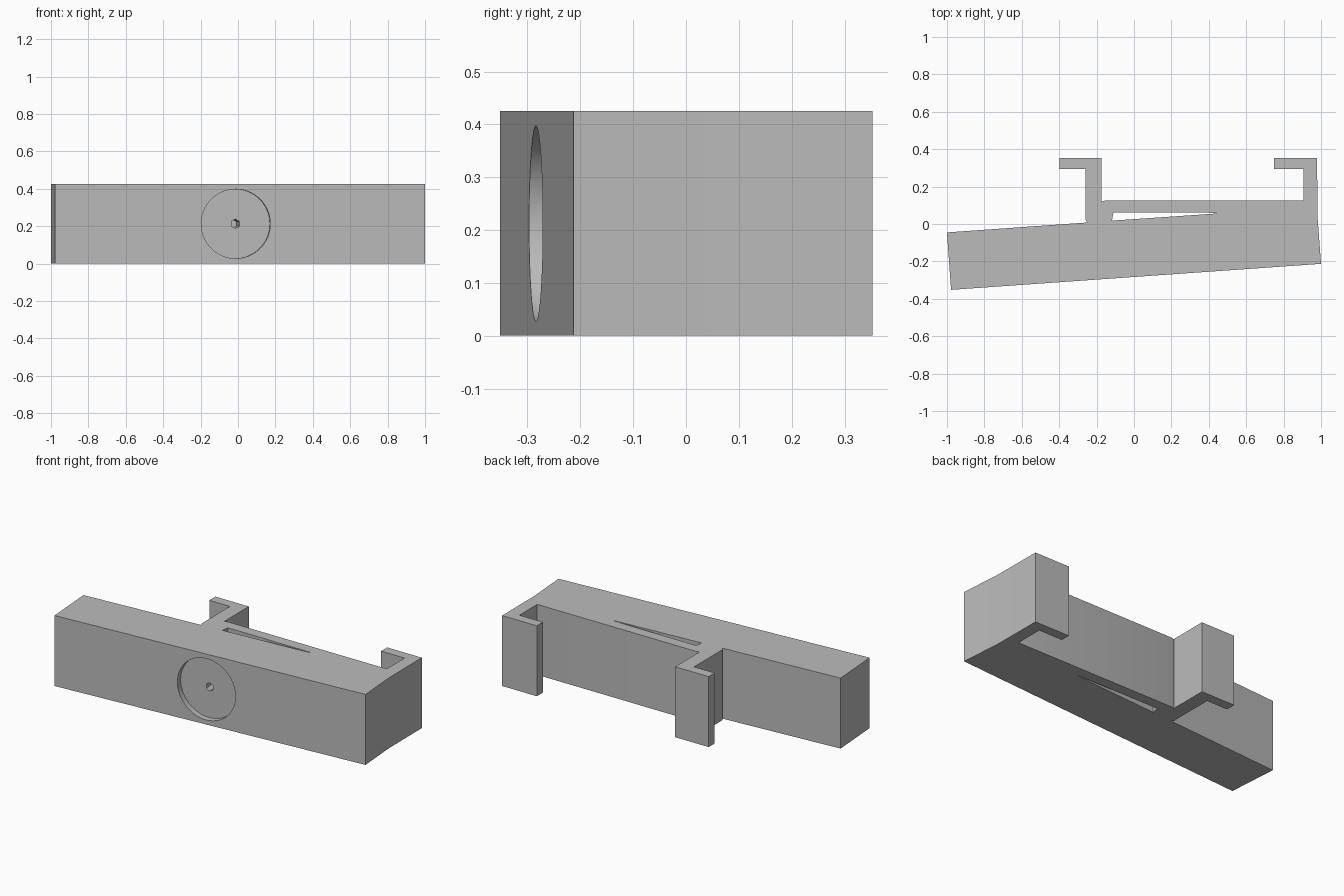
import bpy, bmesh, math
from mathutils import Matrix, Vector

cube = bpy.data.objects.get("Cube")
if cube:
    bpy.data.objects.remove(cube, do_unlink=True)

HEIGHT = 0.425
TILT = math.atan2(0.139, 1.978)

grey = bpy.data.materials.new("plain grey")
grey.use_nodes = True
COLOUR = (0.5, 0.5, 0.5, 1)
grey.diffuse_color = COLOUR
grey.node_tree.nodes["Principled BSDF"].inputs["Base Color"].default_value = COLOUR


def add_object(name, bm):
    bmesh.ops.recalc_face_normals(bm, faces=bm.faces)
    mesh = bpy.data.meshes.new(name)
    bm.to_mesh(mesh)
    bm.free()
    mesh.materials.append(grey)
    obj = bpy.data.objects.new(name, mesh)
    bpy.context.collection.objects.link(obj)
    return obj


def extrude_outline(name, points, bottom, top):
    bm = bmesh.new()
    face = bm.faces.new([bm.verts.new((x, y, bottom)) for x, y in points])
    new = bmesh.ops.extrude_face_region(bm, geom=[face])["geom"]
    verts = [v for v in new if isinstance(v, bmesh.types.BMVert)]
    bmesh.ops.translate(bm, verts=verts, vec=(0, 0, top - bottom))
    return add_object(name, bm)


def front_drill(name, radius, start, end, sides):
    """Cylinder square to the sloping front face, from start to end depth."""
    bm = bmesh.new()
    bmesh.ops.create_cone(bm, cap_ends=True, segments=sides, radius1=radius,
                          radius2=radius, depth=end - start)
    place = (Matrix.Translation(Vector((-0.012, -0.284, HEIGHT / 2)))
             @ Matrix.Rotation(TILT, 4, 'Z')
             @ Matrix.Translation(Vector((0, (start + end) / 2, 0)))
             @ Matrix.Rotation(math.pi / 2, 4, 'X'))
    bmesh.ops.transform(bm, matrix=place, verts=bm.verts)
    return add_object(name, bm)


# Sloping block with two hooked arms, as one outline
block = extrude_outline("bracket_body", [
    (-1, -0.045), (-0.978, -0.352), (1, -0.213), (0.981, 0.04),
    (0.979, 0.353), (0.748, 0.353), (0.748, 0.295), (0.905, 0.295),
    (0.905, 0.125), (-0.155, 0.125), (-0.175, 0.12), (-0.175, 0.353),
    (-0.398, 0.353), (-0.398, 0.295), (-0.26, 0.295), (-0.26, 0.025),
    (-0.25, 0.008)], 0, HEIGHT)

# Cutters: tapered slot, round recess and screw hole
cutters = [
    extrude_outline("slot_cutter", [
        (-0.118, 0.018), (0.44, 0.056), (0.44, 0.06), (-0.11, 0.062)],
        -0.1, HEIGHT + 0.1),
    front_drill("recess_cutter", 0.185, -0.1, 0.035, 64),
    front_drill("hole_cutter", 0.025, -0.1, 0.325, 6),
]
for cutter in cutters:
    cutter.hide_render = True
    cutter.hide_set(True)
    mod = block.modifiers.new(cutter.name, 'BOOLEAN')
    mod.operation = 'DIFFERENCE'
    mod.solver = 'EXACT'
    mod.object = cutter

# Apply the cuts and smooth only the round recess wall
bpy.context.view_layer.objects.active = block
block.select_set(True)
for mod in list(block.modifiers):
    bpy.ops.object.modifier_apply(modifier=mod.name)
for cutter in cutters:
    bpy.data.objects.remove(cutter, do_unlink=True)
bpy.ops.object.shade_smooth_by_angle(angle=math.radians(25))
